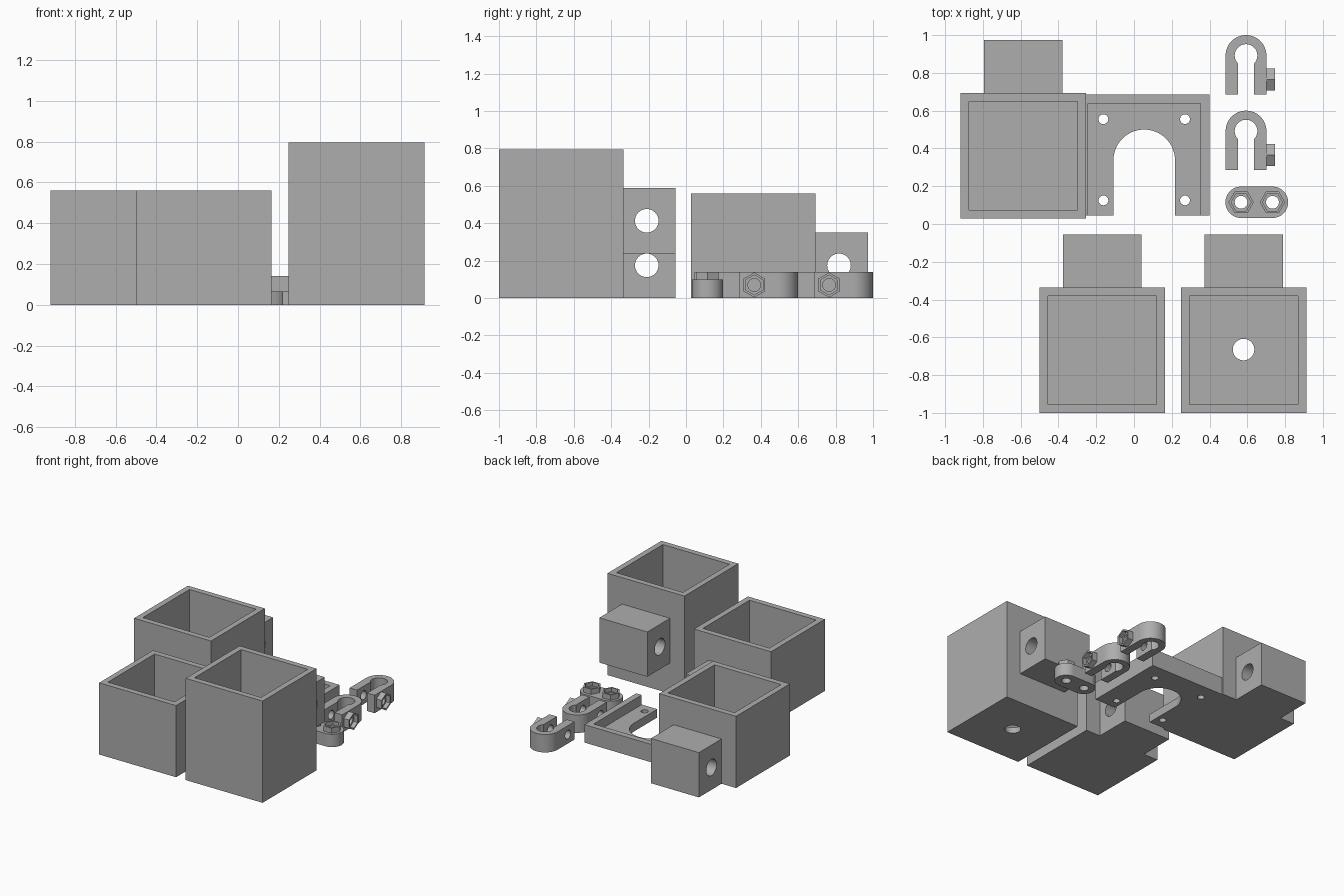
import bpy, bmesh
from math import cos, sin, pi, radians
from mathutils import Matrix, Vector

if "Cube" in bpy.data.objects:
    bpy.data.objects.remove(bpy.data.objects["Cube"])

grey = bpy.data.materials.new("plain_grey")
grey.use_nodes = True
grey.diffuse_color = (0.42, 0.42, 0.42, 1)
grey.node_tree.nodes["Principled BSDF"].inputs["Base Color"].default_value = (0.42, 0.42, 0.42, 1)

UPRIGHT = Matrix.Identity(4)
# Turns an upright extrusion so that it runs along +x (local x becomes -z)
SIDEWAYS = Matrix.Rotation(pi / 2, 4, 'Y')


def arc(cx, cy, r, start, end, steps=32):
    angles = [radians(start + (end - start) * i / steps) for i in range(steps + 1)]
    return [(cx + r * cos(a), cy + r * sin(a)) for a in angles]


def ring(r, sides, turn=0):
    return arc(0, 0, r, turn, turn + 360, sides)[:-1]


def rect(x0, x1, y0, y1):
    return [(x0, y0), (x1, y0), (x1, y1), (x0, y1)]


def prism(name, outline, z0, z1, at=(0, 0, 0), turn=UPRIGHT):
    """Extrude a closed outline from z0 to z1, then turn it and move it into place."""
    bm = bmesh.new()
    base = bm.faces.new([bm.verts.new((x, y, z0)) for x, y in outline])
    top = bmesh.ops.extrude_face_region(bm, geom=[base])["geom"]
    bmesh.ops.translate(bm, vec=(0, 0, z1 - z0),
                        verts=[v for v in top if isinstance(v, bmesh.types.BMVert)])
    bmesh.ops.recalc_face_normals(bm, faces=bm.faces)
    bm.transform(Matrix.Translation(Vector(at)) @ turn)
    mesh = bpy.data.meshes.new(name)
    bm.to_mesh(mesh)
    bm.free()
    mesh.materials.append(grey)
    ob = bpy.data.objects.new(name, mesh)
    bpy.context.collection.objects.link(ob)
    return ob


def cut(ob, *cutters):
    """Subtract the cutters, keep the result and drop the cutters."""
    for c in cutters:
        mod = ob.modifiers.new("cut", 'BOOLEAN')
        mod.operation, mod.solver, mod.object = 'DIFFERENCE', 'EXACT', c
    graph = bpy.context.evaluated_depsgraph_get()
    mesh = bpy.data.meshes.new_from_object(ob.evaluated_get(graph))
    ob.modifiers.clear()
    ob.data = mesh
    for c in cutters:
        bpy.data.objects.remove(c)
    return ob


def open_box(name, x, y, height, block_z):
    """Open-topped box with a drilled block on its back; x, y is the front left corner."""
    size, wall = 0.665, 0.045
    box = prism(name, rect(x, x + size, y, y + size), 0, height)
    cavity = prism("cavity", rect(x + wall, x + size - wall, y + wall, y + size - wall),
                   wall, height + 0.1)
    cut(box, cavity)
    back = y + size
    block = prism(name + "_block", rect(x + 0.125, x + 0.54, back, back + 0.28),
                  block_z, block_z + 0.35)
    bore = prism("bore", ring(0.063, 40), -0.1, 0.8, (x, back + 0.125, block_z + 0.175), SIDEWAYS)
    cut(block, bore)
    return box


def nut_holder(name, at, turn, depth=0.045):
    """Hexagonal boss with a nut pocket and a bolt hole."""
    boss = prism(name, ring(0.067, 6), 0, depth, at, turn)
    pocket = prism("pocket", ring(0.053, 6), 0.012, depth + 0.1, at, turn)
    hole = prism("hole", ring(0.034, 32), -0.1, depth + 0.1, at, turn)
    return cut(boss, pocket, hole)


def clip(name, tip):
    """U-shaped clip with a bolt hole through both legs and a nut holder on the right leg."""
    cx, cy, r, half = 0.593, tip - 0.108, 0.108, 0.043
    foot = tip - 0.315
    outline = ([(cx + r, foot)] + arc(cx, cy, r, 0, 180)
               + [(cx - r, foot), (cx - half, foot)]
               + arc(cx, cy, 0.06, 224, -44) + [(cx + half, foot)])
    body = prism(name, outline, 0, 0.14)
    bolt = (cx + r, foot + 0.08, 0.07)
    cut(body, prism("hole", ring(0.034, 32), -0.4, 0.1, bolt, SIDEWAYS))
    nut_holder(name + "_nut_holder", bolt, SIDEWAYS)


# Three open boxes, the tall one with a hole through its floor
open_box("back_box", -0.918, 0.028, 0.56, 0)
open_box("front_box", -0.5, -1.0, 0.56, 0)
tall = open_box("tall_box", 0.248, -1.0, 0.795, 0.238)
cut(tall, prism("floor_hole", ring(0.057, 40), -0.1, 0.2, (0.58, -0.665, 0)))

# Mounting plate with an arched opening, a raised rim and four screw holes
mid, front = 0.054, 0.045
plate = prism("mounting_plate",
              [(mid + 0.163, front), (mid + 0.345, front), (mid + 0.345, 0.685),
               (mid - 0.345, 0.685), (mid - 0.345, front), (mid - 0.163, front)]
              + arc(mid, 0.337, 0.163, 180, 0), 0, 0.14)
cutters = [prism("recess", rect(mid - 0.297, mid + 0.297, -0.1, 0.638), 0.065, 0.3)]
for sx in (-1, 1):
    for y in (0.125, 0.555):
        cutters.append(prism("screw_hole", ring(0.026, 24), -0.1, 0.2, (mid + sx * 0.216, y, 0)))
cut(plate, *cutters)

# Two clips
clip("back_clip", 1.0)
clip("front_clip", 0.6)

# Rounded link with two nut holders on top
y = 0.115
link = prism("link", arc(0.733, y, 0.083, -90, 90) + arc(0.567, y, 0.083, 90, 270), 0, 0.1)
cut(link, *[prism("hole", ring(0.034, 32), -0.1, 0.2, (x, y, 0)) for x in (0.567, 0.733)])
for side, x in (("left", 0.733), ("right", 0.567)):
    nut_holder(side + "_link_nut_holder", (x, y, 0.1), UPRIGHT, 0.04)

# Smooth the round walls and keep the corners sharp
for ob in bpy.context.collection.objects:
    if ob.type == 'MESH' and ob.data.materials and ob.data.materials[0] == grey:
        ob.select_set(True)
        bpy.context.view_layer.objects.active = ob
bpy.ops.object.shade_smooth_by_angle(angle=radians(30))
